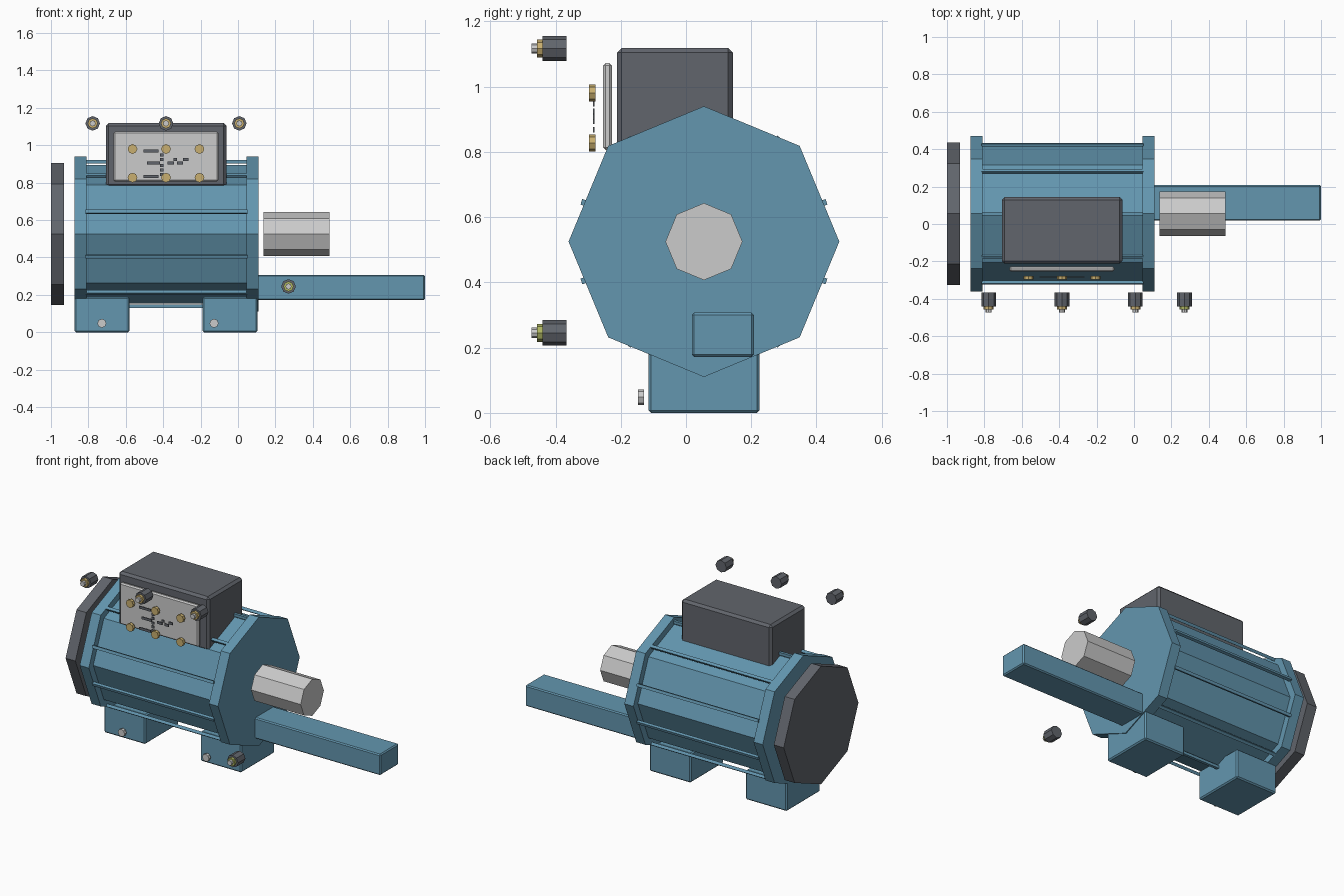
import bpy, bmesh
from math import sin, cos, radians
from mathutils import Matrix, Vector

if "Cube" in bpy.data.objects:
    bpy.data.objects.remove(bpy.data.objects["Cube"])

CY, CZ = 0.055, 0.525  # motor axis


def mat(name, r, g, b):
    m = bpy.data.materials.new(name)
    m.diffuse_color = (r, g, b, 1)
    m.use_nodes = True
    m.node_tree.nodes["Principled BSDF"].inputs["Base Color"].default_value = m.diffuse_color
    return m


BLUE = mat("blue_paint", 0.125, 0.305, 0.43)
DARK = mat("dark_grey", 0.12, 0.13, 0.15)
STEEL = mat("steel", 0.62, 0.63, 0.64)
BRASS = mat("brass", 0.58, 0.43, 0.16)
GREEN = mat("green_brass", 0.42, 0.46, 0.12)


def finish(name, bm, material):
    me = bpy.data.meshes.new(name)
    bmesh.ops.recalc_face_normals(bm, faces=bm.faces)
    bm.to_mesh(me)
    bm.free()
    me.materials.append(material)
    ob = bpy.data.objects.new(name, me)
    bpy.context.collection.objects.link(ob)
    return ob


def box(name, x, y, z, material, bevel=0.0, roll=0.0):
    """Box from (min, max) ranges, optionally chamfered and rolled about x."""
    size = [b - a for a, b in (x, y, z)]
    centre = Vector([(a + b) / 2 for a, b in (x, y, z)])
    bm = bmesh.new()
    bmesh.ops.create_cube(bm, size=1)
    bmesh.ops.scale(bm, vec=size, verts=bm.verts)
    if bevel:
        bmesh.ops.bevel(bm, geom=bm.edges[:], offset=bevel, segments=1, affect='EDGES')
    bmesh.ops.transform(bm, matrix=Matrix.Translation(centre) @ Matrix.Rotation(roll, 4, 'X'),
                        verts=bm.verts)
    return finish(name, bm, material)


def prism(name, axis, a, b, r, centre, material):
    """Eight-sided prism along x or y from a to b; centre is the other two coordinates."""
    bm = bmesh.new()
    bmesh.ops.create_cone(bm, cap_ends=True, segments=8, radius1=r, radius2=r, depth=b - a)
    mid = (a + b) / 2
    if axis == 'x':
        pos, rot = (mid, *centre), Matrix.Rotation(radians(90), 4, 'Y')
    else:
        pos, rot = (centre[0], mid, centre[1]), Matrix.Rotation(radians(90), 4, 'X')
    bmesh.ops.transform(bm, matrix=Matrix.Translation(pos) @ rot, verts=bm.verts)
    return finish(name, bm, material)


# Motor housing along the shaft axis
AX = (CY, CZ)
prism("motor_body", 'x', -0.82, 0.055, 0.37, AX, BLUE)
prism("rear_flange", 'x', -0.875, -0.81, 0.415, AX, BLUE)
prism("front_flange", 'x', 0.045, 0.11, 0.415, AX, BLUE)
prism("fan_cover", 'x', -1.0, -0.93, 0.38, AX, DARK)
prism("output_shaft", 'x', 0.137, 0.49, 0.118, AX, STEEL)

# Ten cooling ribs standing clear of the body
for i in range(10):
    a = radians(18 + 36 * i)
    y, z = CY + 0.386 * cos(a), CZ + 0.386 * sin(a)
    box(f"cooling_rib_{i}", (-0.815, 0.05), (y - 0.009, y + 0.009),
        (z - 0.009, z + 0.009), BLUE, roll=a)

# Mounting feet with front bolts
for side, x0, x1, bx in (("rear", -0.875, -0.58, -0.728), ("front", -0.19, 0.104, -0.128)):
    box(f"{side}_foot", (x0, x1), (-0.115, 0.225), (0, 0.19), BLUE, 0.008)
    prism(f"{side}_foot_bolt", 'y', -0.147, -0.128, 0.024, (bx, 0.048), STEEL)

# Side arm
box("support_arm", (0.1, 1.0), (0.018, 0.208), (0.172, 0.307), BLUE, 0.007)

# Terminal box and its cover
box("terminal_box", (-0.707, -0.062), (-0.212, 0.144), (0.775, 1.119), DARK, 0.015)
box("terminal_cover", (-0.666, -0.105), (-0.254, -0.227), (0.806, 1.073), STEEL, 0.008)

# Terminal studs
for i, x in enumerate((-0.564, -0.385, -0.206)):
    for row, z in (("upper", 0.98), ("lower", 0.827)):
        prism(f"{row}_stud_{i}", 'y', -0.298, -0.278, 0.026, (x, z), BRASS)

# Small link bars between the studs: (x centre, z centre, width)
links = [(-0.465, 0.97, 0.08), (-0.452, 0.906, 0.07), (-0.465, 0.834, 0.08),
         (-0.408, 0.947, 0.018), (-0.408, 0.923, 0.018), (-0.408, 0.893, 0.018),
         (-0.408, 0.868, 0.018), (-0.408, 0.843, 0.018), (-0.36, 0.906, 0.034),
         (-0.336, 0.925, 0.02), (-0.31, 0.906, 0.03), (-0.28, 0.925, 0.03)]
for i, (x, z, w) in enumerate(links):
    box(f"terminal_link_{i}", (x - w / 2, x + w / 2), (-0.285, -0.28),
        (z - 0.008, z + 0.008), DARK)

# Cable glands: body, collar and tip
for i, (x, z, collar) in enumerate(((-0.777, 1.117, BRASS), (-0.385, 1.117, BRASS),
                                    (0.007, 1.117, BRASS), (0.27, 0.245, GREEN))):
    prism(f"gland_body_{i}", 'y', -0.44, -0.366, 0.039, (x, z), DARK)
    prism(f"gland_collar_{i}", 'y', -0.456, -0.439, 0.027, (x, z), collar)
    prism(f"gland_tip_{i}", 'y', -0.473, -0.455, 0.016, (x, z), STEEL)
